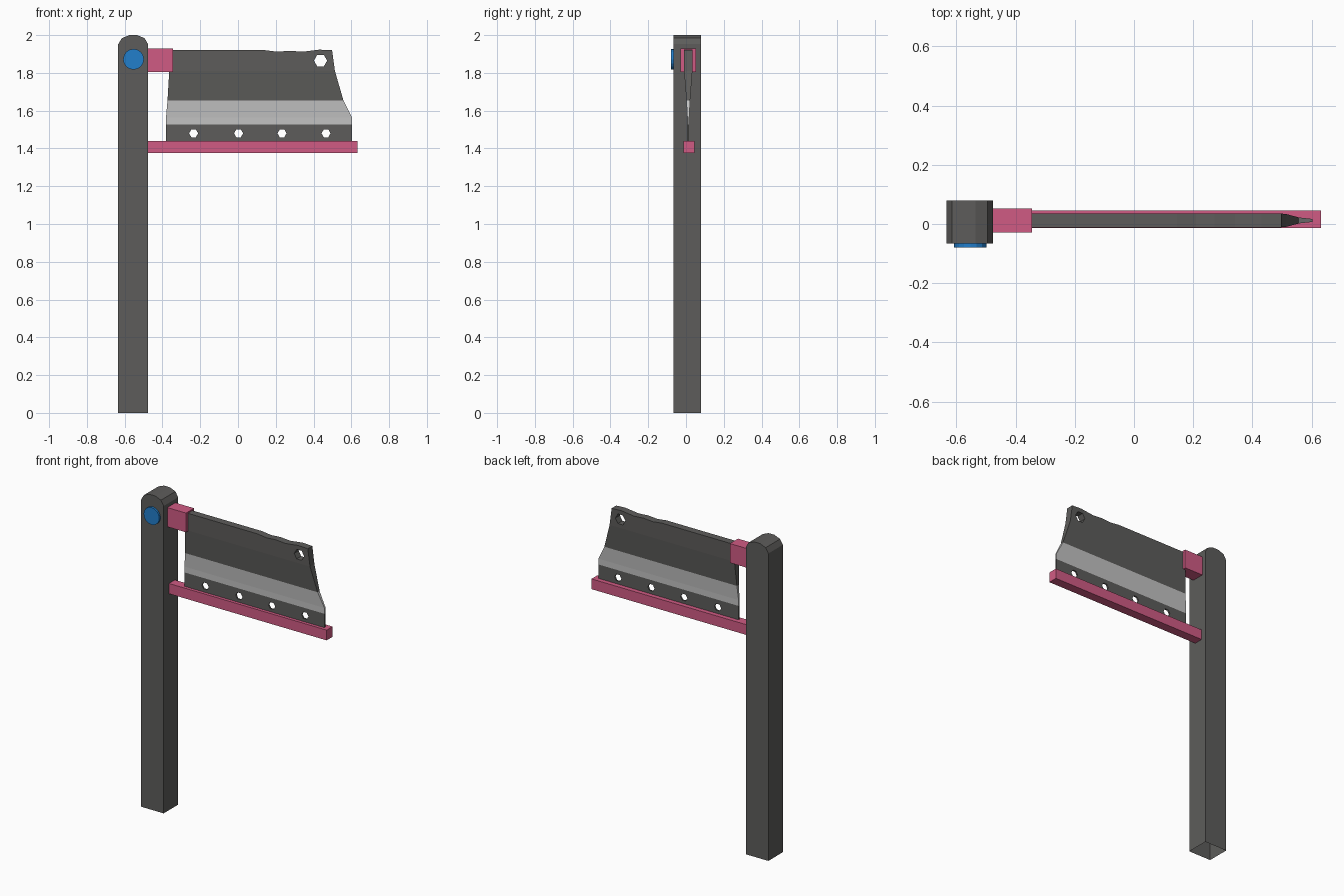
import bpy, bmesh, math
from mathutils import Matrix

if "Cube" in bpy.data.objects:
    bpy.data.objects.remove(bpy.data.objects["Cube"])


def material(name, rgb):
    m = bpy.data.materials.new(name)
    m.diffuse_color = (*rgb, 1)
    m.use_nodes = True
    m.node_tree.nodes["Principled BSDF"].inputs["Base Color"].default_value = m.diffuse_color
    return m


STEEL = material("dark steel", (0.11, 0.108, 0.104))
EDGE = material("pale ground edge", (0.54, 0.54, 0.54))
PINK = material("pink", (0.63, 0.105, 0.23))
BLUE = material("blue", (0.016, 0.21, 0.60))


def finish(name, bm, *mats):
    bmesh.ops.recalc_face_normals(bm, faces=bm.faces)
    me = bpy.data.meshes.new(name)
    bm.to_mesh(me)
    bm.free()
    for m in mats:
        me.materials.append(m)
    ob = bpy.data.objects.new(name, me)
    bpy.context.collection.objects.link(ob)
    return ob


def box(name, x, y, z, mat):
    bm = bmesh.new()
    bmesh.ops.create_cube(bm, size=1)
    for v in bm.verts:
        v.co = [a + (b - a) * (c + 0.5) for c, (a, b) in zip(v.co, (x, y, z))]
    return finish(name, bm, mat)


def cylinder_y(name, x, z, r, y0, y1, sides, mat):
    bm = bmesh.new()
    bmesh.ops.create_cone(bm, cap_ends=True, segments=sides, radius1=r,
                          radius2=r, depth=abs(y1 - y0))
    # turn the axis to y, with a corner pointing along x
    bm.transform(Matrix.Translation((x, (y0 + y1) / 2, z))
                 @ Matrix.Rotation(math.pi / 2, 4, 'X')
                 @ Matrix.Rotation(math.pi / 2, 4, 'Z'))
    if sides == 6:
        v = max(bm.verts, key=lambda v: v.co.x)
        if abs(v.co.z - z) > 0.001:
            bm.transform(Matrix.Translation((x, 0, z))
                         @ Matrix.Rotation(math.pi / 6, 4, 'Y')
                         @ Matrix.Translation((-x, 0, -z)))
    return finish(name, bm, mat)


# Handle post: rounded top profile pushed through y, open underneath
bm = bmesh.new()
half = [(0.079, 0), (0.079, 1.952), (0.060, 1.984), (0.020, 2.0)]
profile = half + [(-x, z) for x, z in reversed(half)]
face = bm.faces.new([bm.verts.new((x - 0.555, -0.066, z)) for x, z in profile])
ext = bmesh.ops.extrude_face_region(bm, geom=[face], use_keep_orig=True)
for v in ext["geom"]:
    if isinstance(v, bmesh.types.BMVert):
        v.co.y = 0.079
bmesh.ops.recalc_face_normals(bm, faces=bm.faces)
bmesh.ops.delete(bm, geom=[f for f in bm.faces
                           if f.calc_center_median().z < 0.01], context='FACES_ONLY')
finish("handle_post", bm, STEEL)

# Pin cap, bracket and lower guard bar
cylinder_y("pin_cap", -0.553, 1.872, 0.055, -0.079, -0.05, 16, BLUE)
box("blade_bracket", (-0.476, -0.345), (-0.029, 0.052), (1.806, 1.928), PINK)
box("guard_bar", (-0.476, 0.632), (-0.013, 0.046), (1.375, 1.44), PINK)

# Blade: rows of (z, left x, right x, half thickness), columns along the wavy top
MID_Y = 0.012
rows = [(1.92, -0.36, 0.498, 0.023), (1.81, -0.364, 0.513, 0.022),
        (1.655, -0.373, 0.558, 0.010), (1.565, -0.381, 0.603, 0.005),
        (1.528, -0.381, 0.603, 0.005), (1.438, -0.381, 0.603, 0.005)]
columns = [(0, 0), (0.589, 0), (0.664, -0.008), (0.737, -0.003),
           (0.817, -0.008), (0.922, 0.003), (1, 0)]
bm = bmesh.new()
grid = {}
for s in (-1, 1):
    for i, (z, xl, xr, h) in enumerate(rows):
        for j, (u, dz) in enumerate(columns):
            grid[s, i, j] = bm.verts.new((xl + (xr - xl) * u, MID_Y + s * h,
                                          z + (dz if i == 0 else 0)))
R, C = len(rows) - 1, len(columns) - 1
for i in range(R):
    for s in (-1, 1):
        for j in range(C):
            bm.faces.new([grid[s, i, j], grid[s, i + 1, j],
                          grid[s, i + 1, j + 1], grid[s, i, j + 1]])
    for j in (0, C):
        bm.faces.new([grid[-1, i, j], grid[-1, i + 1, j],
                      grid[1, i + 1, j], grid[1, i, j]])
for j in range(C):
    for i in (0, R):
        bm.faces.new([grid[-1, i, j], grid[-1, i, j + 1],
                      grid[1, i, j + 1], grid[1, i, j]])
for f in bm.faces:
    f.material_index = int(1.53 < f.calc_center_median().z < 1.65
                           or 1.528 < f.calc_center_median().z < 1.56)
blade = finish("blade", bm, STEEL, EDGE)

# Hexagonal holes through the blade
holes = [(0.437, 1.865, 0.035)] + [(x, 1.48, 0.024) for x in (-0.235, 0.003, 0.233, 0.466)]
bpy.context.view_layer.objects.active = blade
for x, z, r in holes:
    cutter = cylinder_y("hole_cutter", x, z, r, -0.1, 0.1, 6, STEEL)
    cutter.hide_render = True
    mod = blade.modifiers.new("hole", 'BOOLEAN')
    mod.operation, mod.solver, mod.object = 'DIFFERENCE', 'EXACT', cutter
    bpy.ops.object.modifier_apply(modifier=mod.name)
    bpy.data.objects.remove(cutter)
